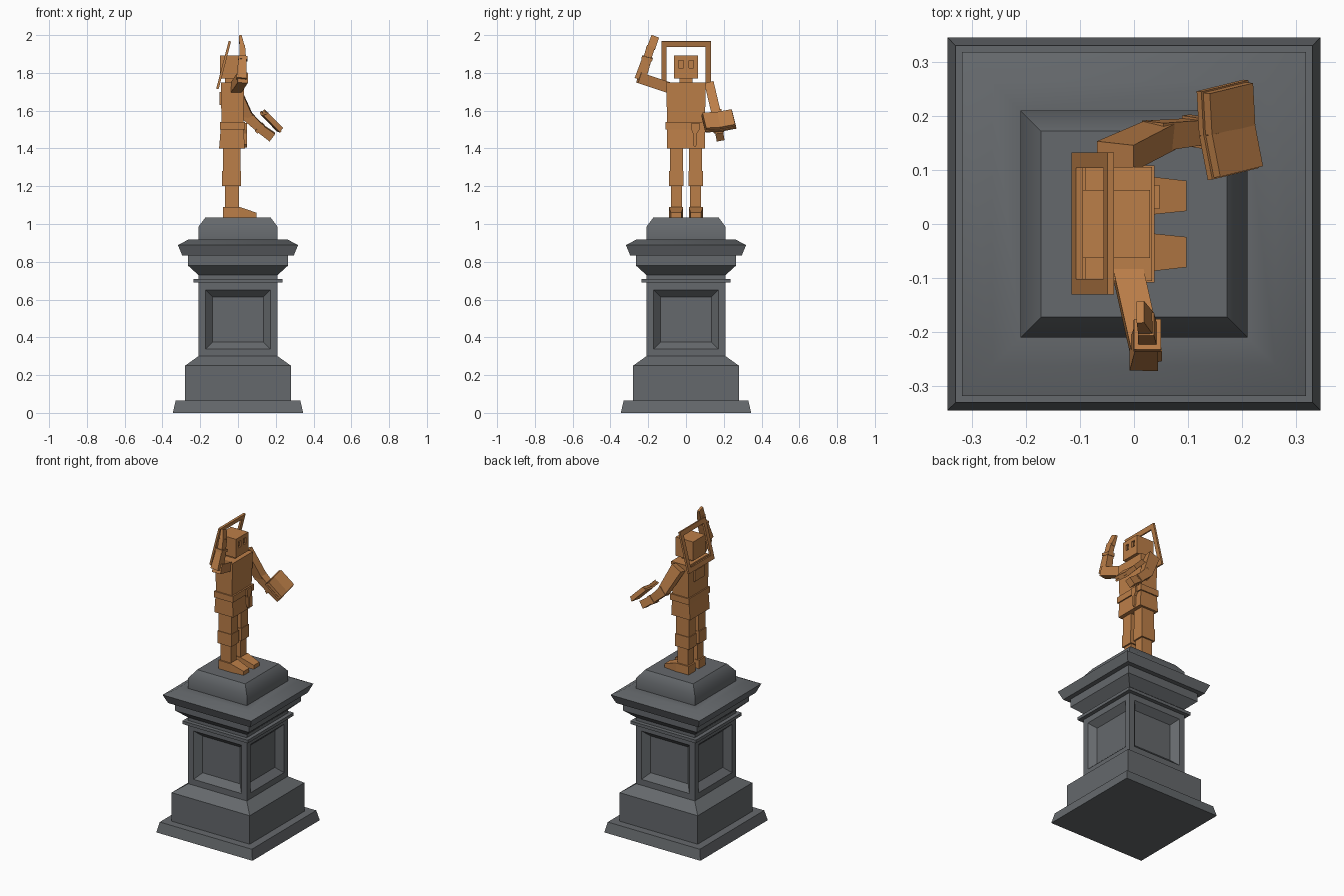
import bpy, bmesh
from mathutils import Vector as V

if "Cube" in bpy.data.objects:
    bpy.data.objects.remove(bpy.data.objects["Cube"])


def material(name, rgb):
    m = bpy.data.materials.new(name)
    m.diffuse_color = (*rgb, 1)
    m.use_nodes = True
    m.node_tree.nodes["Principled BSDF"].inputs["Base Color"].default_value = m.diffuse_color
    return m


STONE = material("stone", (0.13, 0.14, 0.15))
BRONZE = material("bronze", (0.50, 0.21, 0.065))


def finish(bm, name, mat=BRONZE):
    bmesh.ops.recalc_face_normals(bm, faces=bm.faces)
    me = bpy.data.meshes.new(name)
    bm.to_mesh(me)
    bm.free()
    ob = bpy.data.objects.new(name, me)
    bpy.context.collection.objects.link(ob)
    me.materials.append(mat)
    return ob


def loft(bm, rings):
    """Skin closed rings of equal count and cap both ends."""
    vs = [[bm.verts.new(p) for p in r] for r in rings]
    n = len(vs[0])
    bands = [[bm.faces.new((a[i], a[(i + 1) % n], b[(i + 1) % n], b[i])) for i in range(n)]
             for a, b in zip(vs, vs[1:])]
    bm.faces.new(vs[0][::-1])
    bm.faces.new(vs[-1])
    return bands


def block(name, x, y, z0, z1, x1=None, y1=None):
    """Box from x/y ranges, with optional different ranges at the top."""
    x1, y1 = x1 or x, y1 or y
    ring = lambda x, y, z: [(x[0], y[0], z), (x[1], y[0], z), (x[1], y[1], z), (x[0], y[1], z)]
    bm = bmesh.new()
    loft(bm, [ring(x, y, z0), ring(x1, y1, z1)])
    return finish(bm, name)


def limb(name, a, b, s0, s1=None, hint=(1, 0, 0)):
    """Tapered bar from a to b; sizes are (along hint, across hint)."""
    a, b, s1 = V(a), V(b), s1 or s0
    axis = (b - a).normalized()
    u = V(hint)
    u = (u - axis * u.dot(axis)).normalized()
    v = axis.cross(u)
    ring = lambda p, s: [p + u * s[0] * i / 2 + v * s[1] * j / 2
                         for i, j in ((-1, -1), (1, -1), (1, 1), (-1, 1))]
    bm = bmesh.new()
    loft(bm, [ring(a, s0), ring(b, s1)])
    return finish(bm, name)


# Pedestal: square moulded profile with a sunk panel on each shaft face
profile = [(.345, 0), (.33, .065), (.28, .065), (.28, .25), (.21, .30), (.21, .69),
           (.235, .69), (.235, .71), (.21, .71), (.21, .73), (.265, .78), (.265, .833),
           (.295, .833), (.318, .888), (.262, .918), (.21, .918), (.21, .985), (.172, 1.035)]
bm = bmesh.new()
bands = loft(bm, [[(-r, -r, z), (r, -r, z), (r, r, z), (-r, r, z)] for r, z in profile])
bmesh.ops.recalc_face_normals(bm, faces=bm.faces)
for thick, depth in ((.054, 0), (.053, -.04)):
    bmesh.ops.inset_individual(bm, faces=bands[4], thickness=thick, depth=depth)
ped = finish(bm, "pedestal", STONE)
bpy.context.view_layer.objects.active = ped
ped.select_set(True)
bpy.ops.object.shade_smooth_by_angle(angle=0.7)

# Legs and shoes
for side, s in (("right", -1), ("left", 1)):
    def span(a, b):
        return tuple(sorted((s * a, s * b)))
    block(side + "_shin", (-.07, .005), span(.02, .08), 1.08, 1.20)
    block(side + "_knee", (-.085, .015), span(.012, .09), 1.20, 1.28)
    block(side + "_thigh", (-.08, .012), span(.015, .086), 1.28, 1.41)
    bm = bmesh.new()
    loft(bm, [[(x, s * i, 1.03), (x, s * o, 1.03), (x, s * o, z), (x, s * i, z)]
              for x, i, o, z in ((-.08, .018, .088, 1.09), (.01, .015, .09, 1.09), (.097, .024, .08, 1.06))])
    finish(bm, side + "_shoe")

# Body
block("coat_skirt", (-.10, .036), (-.10, .10), 1.40, 1.50, (-.092, .03), (-.10, .10))
block("belt", (-.096, .038), (-.108, .108), 1.50, 1.54)
block("torso", (-.088, .028), (-.10, .10), 1.54, 1.75, (-.09, .033), (-.105, .105))
block("back_patch", (-.098, -.085), (-.05, .05), 1.63, 1.70)
bm = bmesh.new()
pouch = [(.028, 1.535), (.072, 1.535), (.072, 1.50), (.058, 1.48), (.058, 1.42),
         (.048, 1.405), (.036, 1.42), (.036, 1.48), (.028, 1.50)]
loft(bm, [[(x, y, z) for y, z in pouch] for x in (.025, .047)])
finish(bm, "belt_pouch")

# Head with recessed eyes
block("neck", (-.07, .005), (-.035, .035), 1.74, 1.78)
head = block("head", (-.095, .03), (-.063, .063), 1.77, 1.892)
for side, y in (("right", -.026), ("left", .028)):
    cut = block(side + "_eye_cutter", (.018, .05), (y - .013, y + .013), 1.827, 1.866)
    cut.hide_render = True
    cut.hide_viewport = True
    mod = head.modifiers.new("eye", 'BOOLEAN')
    mod.operation, mod.object, mod.solver = 'DIFFERENCE', cut, 'EXACT'
    block(side + "_eye", (.01, .024), (y - .006, y + .006), 1.835, 1.858)

# Tilted open frame around the head
lo, hi = V((-.109, 0, 1.715)), V((-.043, 0, 1.968))
d = (hi - lo).normalized() * .015
for side, y in (("right", -.116), ("left", .118)):
    limb(side + "_frame_post", lo + V((0, y, 0)), hi + V((0, y, 0)), (.013, .028))
for name, p in (("frame_top", hi - d), ("frame_bottom", lo + d)):
    limb(name, p + V((0, -.129, 0)), p + V((0, .131, 0)), (.03, .013), hint=d)

# Raised right arm
limb("right_upper_arm", (-.012, -.085, 1.72), (.025, -.25, 1.775), (.055, .058))
limb("right_forearm", (.018, -.243, 1.765), (.024, -.207, 1.875), (.052, .06), (.042, .05))
limb("right_cuff", (.024, -.208, 1.868), (.025, -.204, 1.885), (.05, .058))
limb("right_hand", (.025, -.204, 1.88), (.022, -.185, 1.94), (.034, .042), (.03, .045))
limb("right_fingers", (.022, -.185, 1.93), (.012, -.163, 1.993), (.028, .045), (.014, .042))

# Lowered left arm
limb("left_upper_arm", (-.035, .125, 1.735), (.05, .165, 1.565), (.075, .05), (.06, .05))
limb("left_forearm", (.035, .163, 1.585), (.125, .172, 1.50), (.058, .052), (.045, .045))
limb("left_cuff", (.108, .17, 1.515), (.122, .172, 1.502), (.055, .056))
limb("left_hand", (.12, .172, 1.505), (.182, .18, 1.46), (.045, .042), (.05, .042))

# Open book held in the left hand: cover and page block for each half
c = V((.168, .174, 1.537))
down = V((.70, .12, -.71)).normalized()
along = V((-.12, .98, .12)).normalized()
up = down.cross(along).normalized()
for side, s in (("near", -1), ("far", 1)):
    end = along * s * .083 + up * .008
    for part, off, w, t in (("cover", 0, .125, .012), ("pages", .014, .115, .018)):
        k = 1 if part == "cover" else .95
        p = c + up * off
        limb(f"book_{side}_{part}", p, p + end * k, (w, t), hint=down)
